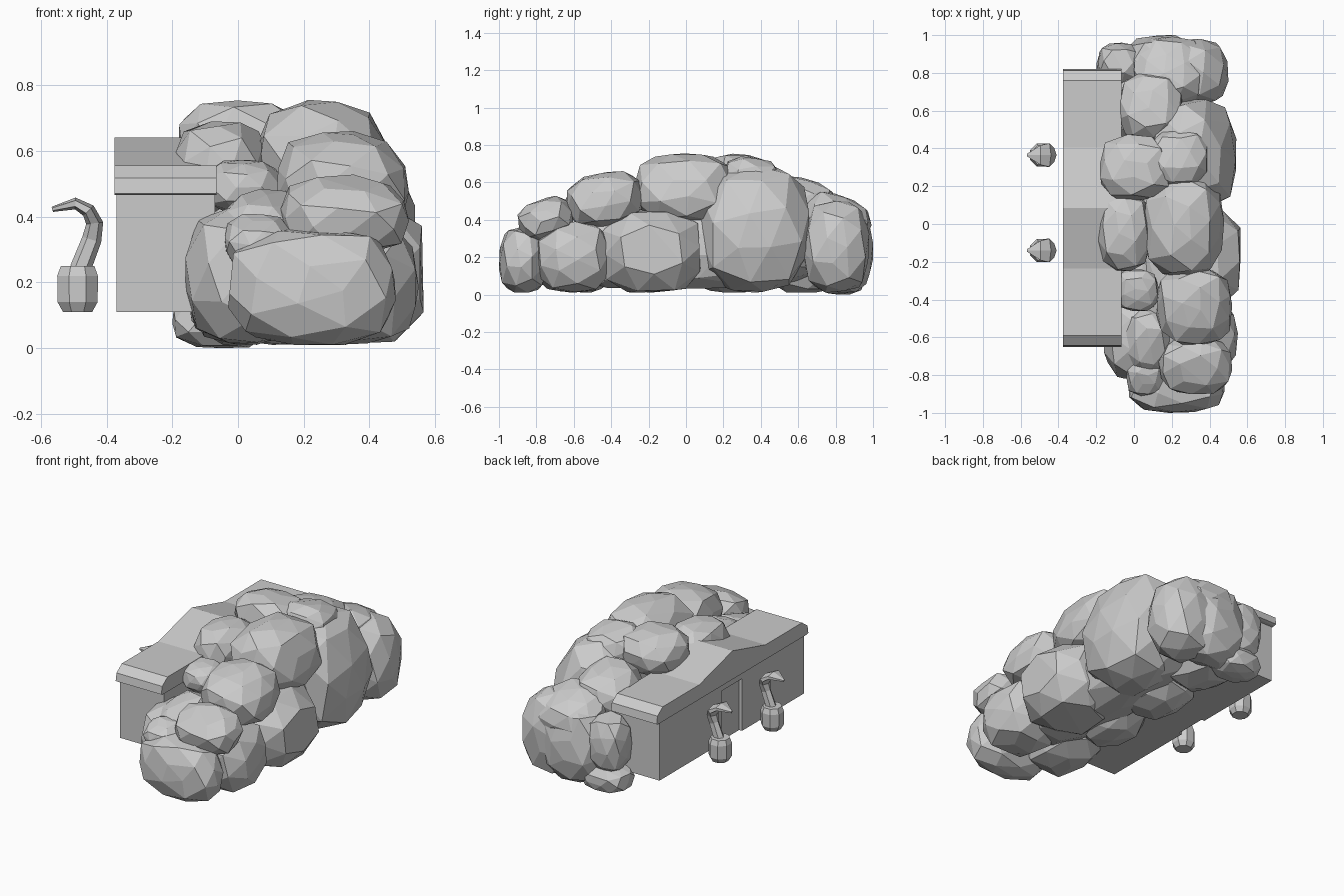
import bpy, bmesh, math, random
from mathutils import Vector, Matrix

if "Cube" in bpy.data.objects:
    bpy.data.objects.remove(bpy.data.objects["Cube"])

random.seed(11)
AXIS_Y = .085   # symmetry plane of the house


def finish(name, bm):
    bmesh.ops.recalc_face_normals(bm, faces=bm.faces[:])
    me = bpy.data.meshes.new(name)
    bm.to_mesh(me)
    bm.free()
    ob = bpy.data.objects.new(name, me)
    bpy.context.collection.objects.link(ob)
    return ob


def skin(name, rings):
    """Skin equal-length rings and cap both ends."""
    bm = bmesh.new()
    rows = [[bm.verts.new(p) for p in r] for r in rings]
    for a, b in zip(rows, rows[1:]):
        for i in range(len(a)):
            j = (i + 1) % len(a)
            bm.faces.new((a[i], a[j], b[j], b[i]))
    bm.faces.new(rows[0])
    bm.faces.new(rows[-1])
    return finish(name, bm)


def prism(name, half, x0, x1):
    """Mirror a half profile (distance from house axis, z) and extrude it along x."""
    pts = [(AXIS_Y + d, z) for d, z in half]
    pts += [(AXIS_Y - d, z) for d, z in reversed(half) if d > 0]
    return skin(name, [[(x, y, z) for y, z in pts] for x in (x0, x1)])


def boulder(name, x0, x1, y0, y1, z0, z1, tilt=0):
    """Faceted, boxy stone filling the bounds, tilted about x."""
    bm = bmesh.new()
    bmesh.ops.create_icosphere(bm, subdivisions=2, radius=1)
    axis = Vector((random.uniform(0, 1), random.uniform(0, 1), 1))
    spin = Matrix.Rotation(random.uniform(0, 6), 3, axis)
    for v in bm.verts:
        d = spin @ v.co
        v.co = d * sum(abs(c) ** 3 for c in d) ** (-1 / 3) * random.uniform(0.95, 1)
    hull = bmesh.ops.convex_hull(bm, input=bm.verts[:])
    junk = {g for g in hull["geom_interior"] + hull["geom_unused"]
            if isinstance(g, bmesh.types.BMVert)}
    bmesh.ops.delete(bm, geom=list(junk), context='VERTS')
    bmesh.ops.dissolve_limit(bm, angle_limit=math.radians(9), verts=bm.verts[:], edges=bm.edges[:])
    lo = [min(v.co[i] for v in bm.verts) for i in range(3)]
    hi = [max(v.co[i] for v in bm.verts) for i in range(3)]
    a, b = Vector((x0, y0, z0)), Vector((x1, y1, z1))
    mid, rot = (a + b) / 2, Matrix.Rotation(math.radians(tilt), 3, 'X')
    for v in bm.verts:
        p = Vector([a[i] + (b[i] - a[i]) * (v.co[i] - lo[i]) / (hi[i] - lo[i]) for i in range(3)])
        p = mid + rot @ (p - mid)
        if p.x > .2:                        # outer flank leans inward with height
            p.x = .2 + (p.x - .2) * (1 - .6 * max(0, p.z - .4))
        p.z = max(p.z, 0)
        v.co = p
    return finish(name, bm)


# Outer ground course: x0, x1, y0, y1, top
for i, (x0, x1, y0, y1, top) in enumerate([
        (-.03, .48, -1, -.74, .36), (.15, .55, -.8, -.4, .39), (.05, .565, -.46, .09, .45),
        (.05, .545, .07, .66, .69), (.12, .5, .63, .98, .5), (-.05, .35, .7, 1, .48)]):
    boulder(f"flank_boulder_{i + 1}", x0, x1, y0, y1, .01, top)

# Crown stones: same values; thickness follows length, tilt follows the mound's slope
for i, (x0, x1, y0, y1, top) in enumerate([
        (.05, .5, -.28, .25, .755), (.12, .54, -.64, -.23, .65), (.13, .52, -.9, -.6, .51),
        (-.18, .2, .13, .47, .75), (-.19, .09, -.25, .16, .69), (.08, .42, .2, .5, .73),
        (-.08, .26, .44, .8, .62), (0, .38, .62, .99, .53), (-.1, .13, -.46, -.24, .57),
        (-.05, .2, -.8, -.44, .47), (-.04, .16, -.91, -.7, .4)]):
    boulder(f"crown_boulder_{i + 1}", x0, x1, y0, y1, top - .7 * (y1 - y0), top, -13 * (y0 + y1))

# Inner ground course behind the house, back corner stones and core
for i in range(4):
    y = -.82 + .41 * i
    boulder(f"inner_boulder_{i + 1}", -.16, .2, y, y + .47, .01, .43)
boulder("back_low_boulder", -.2, .1, .72, .95, 0, .16)
boulder("back_corner_boulder", -.19, .04, .73, .96, .12, .46)
boulder("core_boulder", 0, .42, -.8, .8, .03, .48)

# House: solid wall, front skin with a door notch, gabled roof
gable = [(.7, .5), (.33, .54), (0, .62)]
prism("house_wall", [(.7, .11)] + gable, -.35, -.07)
prism("house_front", [(.1, .43), (.1, .11), (.7, .11)] + gable, -.37, -.35)
roof = [(.72, .465), (.735, .47), (.727, .517), (.675, .555), (.32, .555), (0, .64)]
prism("house_roof", roof, -.375, -.065)

# Lamp pair: octagonal pot and a hooked leaf (x, z, half thickness, half width)
pot = [(.11, .048), (.14, .066), (.22, .067), (.25, .055)]
hook = [(-.48, .24, .032, .03), (-.445, .33, .03, .027), (-.436, .38, .026, .045),
        (-.455, .418, .022, .072), (-.495, .44, .018, .06), (-.565, .422, .008, .008)]
for side, cy in (("back", .365), ("front", -.14)):
    angles = [math.pi / 4 * (k + .5) for k in range(8)]
    skin(f"{side}_pot", [[(-.488 + r * math.cos(t), cy + r * math.sin(t), z) for t in angles]
                         for z, r in pot])
    rings = []
    for i, (x, z, th, w) in enumerate(hook):
        p, q = hook[max(i - 1, 0)], hook[min(i + 1, len(hook) - 1)]
        n = Vector((q[1] - p[1], 0, p[0] - q[0])).normalized()   # outward side of the bend
        rings.append([Vector((x, cy, z)) + n * th * math.cos(t) + Vector((0, w * math.sin(t), 0))
                      for t in [math.pi / 3 * k for k in range(6)]])
    skin(f"{side}_hook", rings)
